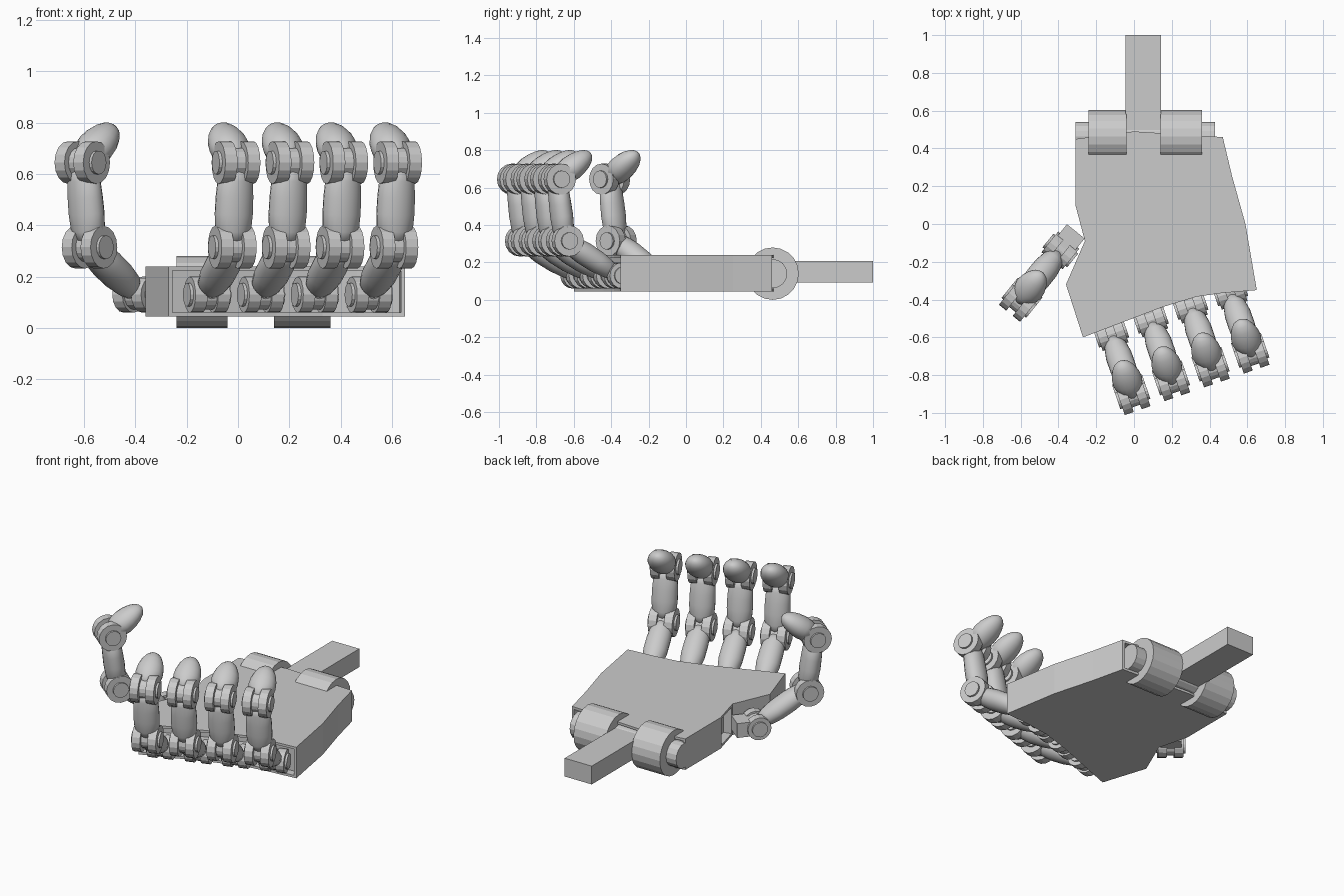
import bpy, bmesh
from math import radians, cos, sin, pi
from mathutils import Vector, Matrix

if "Cube" in bpy.data.objects:
    bpy.data.objects.remove(bpy.data.objects["Cube"])


def make(name, bm, smooth=False):
    bmesh.ops.recalc_face_normals(bm, faces=bm.faces)
    me = bpy.data.meshes.new(name)
    bm.to_mesh(me)
    bm.free()
    ob = bpy.data.objects.new(name, me)
    bpy.context.collection.objects.link(ob)
    for p in me.polygons:
        p.use_smooth = smooth
    return ob


def add_box(bm, lo, hi):
    lo, hi = Vector(lo), Vector(hi)
    m = Matrix.Translation((lo + hi) / 2) @ Matrix.Diagonal((*(hi - lo), 1))
    bmesh.ops.create_cube(bm, size=1, matrix=m)


def add_disc(bm, c, r, x0, x1, n=16):
    # cylinder along x, from x0 to x1 relative to c
    m = Matrix.Translation(Vector(c) + Vector(((x0 + x1) / 2, 0, 0))) @ Matrix.Rotation(pi / 2, 4, 'Y')
    bmesh.ops.create_cone(bm, cap_ends=True, segments=n, radius1=r, radius2=r, depth=x1 - x0, matrix=m)


def add_limb(bm, a, b, profile, n=20):
    # loft of elliptical rings: (fraction, half width, half depth)
    d = (b - a).normalized()
    side = Vector((1, 0, 0))
    up = d.cross(side)
    rings = [[bm.verts.new(a.lerp(b, t) + side * w * cos(2 * pi * i / n) + up * h * sin(2 * pi * i / n))
              for i in range(n)] for t, w, h in profile]
    for r, s in zip(rings, rings[1:]):
        for i in range(n):
            j = (i + 1) % n
            bm.faces.new((r[i], r[j], s[j], s[i]))
    bm.faces.new(rings[0])
    bm.faces.new(rings[-1])


# palm slab with shallow recesses at the knuckles, wrist and thumb mount
outline = [(-0.31, 0.45), (0.0, 0.49), (0.47, 0.46), (0.52, 0.25), (0.59, 0.0), (0.65, -0.35),
           (0.47, -0.365), (0.33, -0.385), (0.15, -0.44), (-0.27, -0.60), (-0.36, -0.32),
           (-0.26, -0.09), (-0.31, 0.10)]
bm = bmesh.new()
low = [bm.verts.new((x, y, 0.045)) for x, y in outline]
top = [bm.verts.new((x, y, 0.24)) for x, y in outline]
bm.faces.new(low)
bm.faces.new(top)
n = len(outline)
sides = [bm.faces.new((low[i], low[(i + 1) % n], top[(i + 1) % n], top[i])) for i in range(n)]
bmesh.ops.recalc_face_normals(bm, faces=bm.faces)
for group in ((0, 1), (5, 6, 7, 8), (11,)):
    fs = [sides[i] for i in group]
    bmesh.ops.inset_region(bm, faces=fs, thickness=0.015, depth=0, use_even_offset=True)
    bmesh.ops.inset_region(bm, faces=fs, thickness=0.0005, depth=-0.05, use_even_offset=True)
make("palm", bm)

# wrist hinge and forearm bar
wrist = (0, 0.463, 0.14)
bm = bmesh.new()
add_disc(bm, wrist, 0.14, -0.24, -0.04, 20)
add_disc(bm, wrist, 0.14, 0.14, 0.36, 20)
make("wrist_barrels", bm)
bm = bmesh.new()
add_disc(bm, wrist, 0.078, -0.31, 0.43)
make("wrist_pin", bm)
bm = bmesh.new()
add_box(bm, (-0.045, 0.40, 0.093), (0.143, 1.0, 0.208))
make("forearm_bar", bm)

# finger parts in local space: base joint at origin, pointing to -y
K0 = Vector((0, 0, 0))
K1 = Vector((0, -0.30, 0.185))
K2 = Vector((0, -0.345, 0.515))
TIP = Vector((0, -0.155, 0.655))

bm = bmesh.new()
for k, r in ((K0, 0.07), (K1, 0.083), (K2, 0.083)):
    for x0, x1 in ((-0.072, -0.022), (0.022, 0.072)):
        add_disc(bm, k, r, x0, x1)
    add_disc(bm, k, 0.046, -0.084, 0.084)
    add_disc(bm, k, 0.058, -0.022, 0.022)
joints = make("finger_joints", bm)

bm = bmesh.new()
add_box(bm, (-0.06, 0.0, -0.045), (0.06, 0.13, 0.045))
lug = make("finger_mount", bm)

bm = bmesh.new()
add_limb(bm, K0, K1, [(0.08, 0.03, 0.04), (0.22, 0.060, 0.052), (0.4, 0.070, 0.06),
                      (0.65, 0.070, 0.062), (0.82, 0.066, 0.056), (0.98, 0.05, 0.045)])
add_limb(bm, K1, K2, [(0.05, 0.04, 0.045), (0.2, 0.072, 0.056), (0.4, 0.076, 0.060),
                      (0.6, 0.075, 0.058), (0.8, 0.070, 0.055), (0.97, 0.03, 0.045)])
add_limb(bm, K2, TIP, [(0.05, 0.03, 0.05), (0.25, 0.072, 0.064), (0.42, 0.08, 0.067),
                       (0.6, 0.076, 0.063), (0.77, 0.063, 0.053), (0.9, 0.045, 0.038),
                       (0.97, 0.025, 0.021), (1.0, 0.006, 0.005)])
bones = make("finger_segments", bm, True)

# four evenly stepped fingers plus the thumb
places = [("finger_%d" % (i + 1), (-0.12 + 0.21 * i, -0.583 + 0.073 * i, 0.13), 19) for i in range(4)]
places.append(("thumb", (-0.39, -0.14, 0.13), -39))
for name, loc, angle in places:
    m = Matrix.Translation(loc) @ Matrix.Rotation(radians(angle), 4, 'Z')
    for src, part in ((joints, "joints"), (bones, "segments"), (lug, "mount")):
        ob = bpy.data.objects.new(name + "_" + part, src.data)
        ob.matrix_world = m
        bpy.context.collection.objects.link(ob)
for ob in (joints, bones, lug):
    bpy.data.objects.remove(ob)
